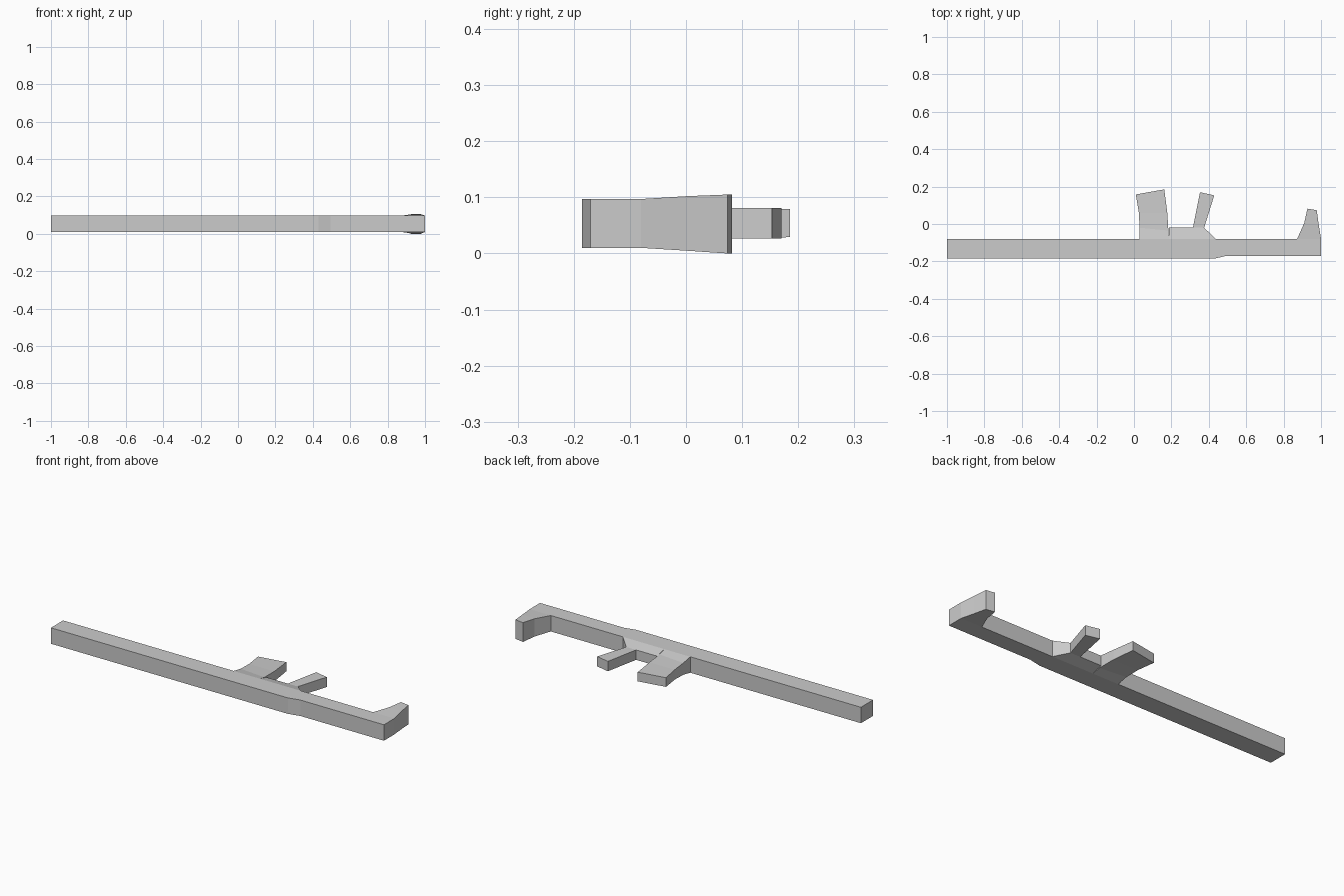
import bpy, bmesh

if "Cube" in bpy.data.objects:
    bpy.data.objects.remove(bpy.data.objects["Cube"])


def loft(name, stations, cap_start=False):
    """Four-sided loft; station = (xa, ya, xb, yb, z_low, z_high)."""
    bm = bmesh.new()
    rings = []
    for xa, ya, xb, yb, lo, hi in stations:
        rings.append([bm.verts.new(p) for p in
                      ((xa, ya, lo), (xb, yb, lo), (xb, yb, hi), (xa, ya, hi))])
    for a, b in zip(rings, rings[1:]):
        for i in range(4):
            j = (i + 1) % 4
            bm.faces.new((a[i], a[j], b[j], b[i]))
    bm.faces.new(rings[-1])
    if cap_start:
        bm.faces.new(rings[0][::-1])
    bmesh.ops.recalc_face_normals(bm, faces=bm.faces)
    # make open lofts face outwards: the end cap must point along the loft
    bm.faces.ensure_lookup_table()
    cap = bm.faces[len(rings) * 4 - 4]
    bm.normal_update()
    s, e = stations[0], stations[-1]
    if cap.normal.x * (e[0] - s[0]) + cap.normal.y * (e[1] - s[1]) < 0:
        bmesh.ops.reverse_faces(bm, faces=bm.faces)
    mesh = bpy.data.meshes.new(name)
    bm.to_mesh(mesh)
    bm.free()
    obj = bpy.data.objects.new(name, mesh)
    bpy.context.collection.objects.link(obj)
    return obj


LO, HI = 0.01, 0.097      # thickness of the main bar
TLO, THI = 0.027, 0.081   # thickness of the thin parts
JOIN = -0.08              # where side parts meet the bar

# Long main bar with a small step in its front edge
loft("main_bar", [(x, y, x, JOIN, LO, HI) for x, y in
                  ((-1, -0.185), (0.43, -0.185), (0.495, -0.17), (1, -0.17))],
     cap_start=True)

# Flared end piece
loft("end_hook", [(0.872, JOIN, 1.0, JOIN, LO, HI),
                  (0.91, 0.005, 0.987, 0.0, 0.005, 0.102),
                  (0.927, 0.082, 0.977, 0.074, 0.0, 0.105)])

# Tapered bridge between the prongs
loft("bridge", [(0.187, JOIN, 0.437, JOIN, LO, HI),
                (0.187, -0.02, 0.375, -0.02, TLO, THI)])

# Wide curved prong
loft("wide_prong", [(0.03, JOIN, 0.187, JOIN, LO, HI),
                    (0.03, -0.02, 0.184, -0.035, 0.022, 0.086),
                    (0.026, 0.06, 0.178, 0.06, TLO, THI),
                    (0.01, 0.158, 0.162, 0.185, 0.029, 0.079)])

# Narrow slanted prong
loft("narrow_prong", [(0.315, -0.02, 0.375, -0.02, TLO, THI),
                      (0.353, 0.17, 0.429, 0.153, TLO, THI)])
